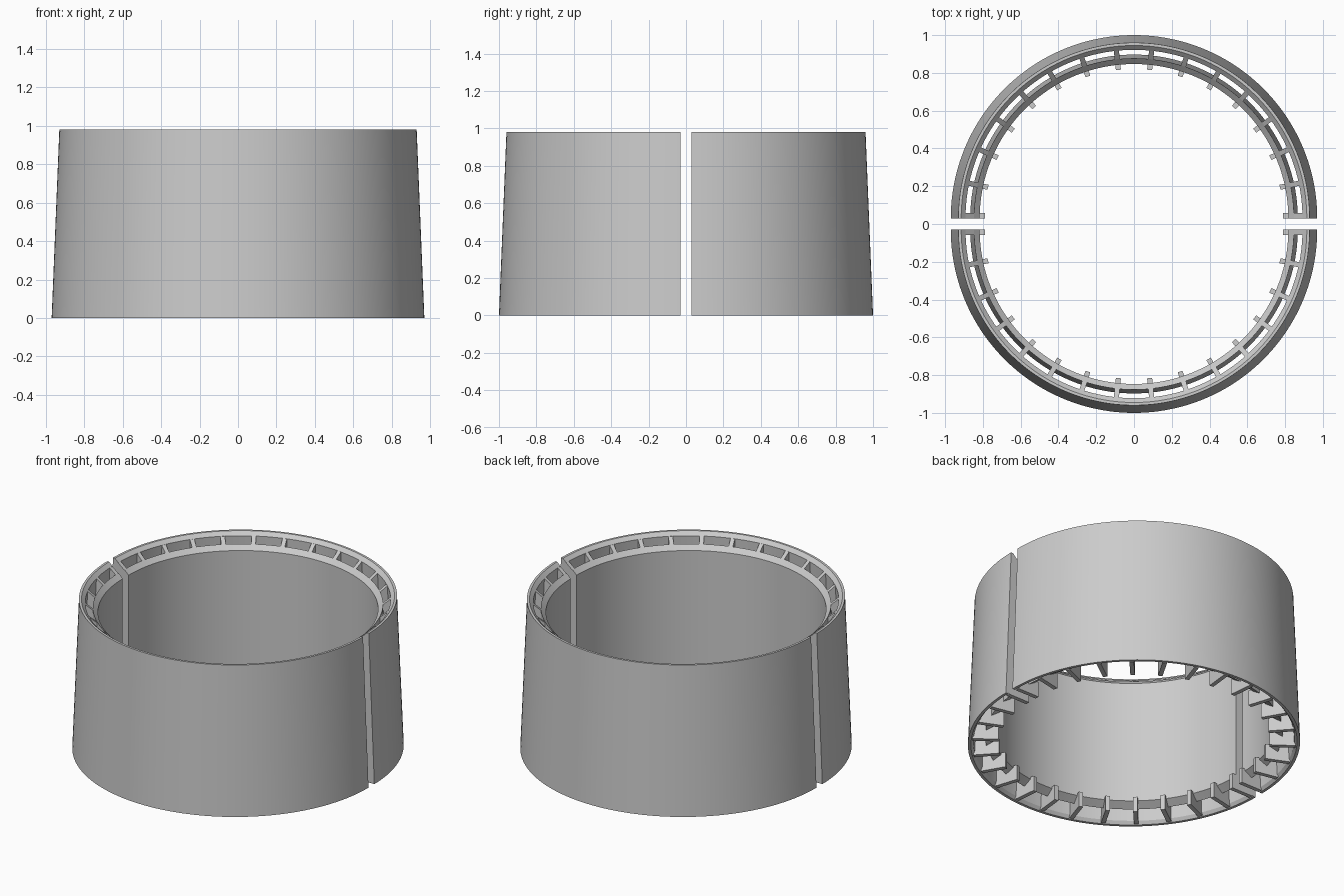
import bpy, bmesh, math
from mathutils import Matrix, Vector

cube = bpy.data.objects.get("Cube")
if cube:
    bpy.data.objects.remove(cube, do_unlink=True)

GAP = 0.03        # half the gap between the two shells
RIBS = 16         # ribs per half
RIB_W = 0.027
STEPS = 90        # segments per half turn

grey = bpy.data.materials.new("light_grey")
grey.use_nodes = True
colour = (0.6, 0.6, 0.6, 1)
grey.diffuse_color = colour
grey.node_tree.nodes["Principled BSDF"].inputs["Base Color"].default_value = colour

# (radius, height) cross-sections
OUTER = [(0.97, 0), (0.93, 0.98), (0.915, 0.98), (0.892, 0.957), (0.937, 0.02), (0.952, 0)]
INNER = [(0.867, 0.058), (0.847, 0.925), (0.817, 0.895), (0.817, 0.088)]
RIB = [(0.79, 0), (0.79, 0.1), (0.825, 0.1), (0.825, 0.901), (0.9, 0.963), (0.945, 0.004), (0.943, 0)]


def finish(bm, name, turn):
    bmesh.ops.recalc_face_normals(bm, faces=bm.faces)
    place = Matrix.Rotation(turn, 4, 'Z') @ Matrix.Translation((0, GAP, 0))
    bm.transform(place)
    mesh = bpy.data.meshes.new(name)
    bm.to_mesh(mesh)
    bm.free()
    mesh.materials.append(grey)
    obj = bpy.data.objects.new(name, mesh)
    bpy.context.collection.objects.link(obj)
    return obj


def half_wall(name, profile, turn):
    # sweep a closed cross-section through half a turn and cap the ends
    bm = bmesh.new()
    rings = []
    for i in range(STEPS + 1):
        a = math.pi * i / STEPS
        rings.append([bm.verts.new((r * math.cos(a), r * math.sin(a), z)) for r, z in profile])
    n = len(profile)
    for a, b in zip(rings, rings[1:]):
        for k in range(n):
            j = (k + 1) % n
            bm.faces.new((a[k], a[j], b[j], b[k]))
    bm.faces.new(rings[0])
    bm.faces.new(rings[-1])
    obj = finish(bm, name, turn)
    bpy.ops.object.select_all(action='DESELECT')
    obj.select_set(True)
    bpy.context.view_layer.objects.active = obj
    bpy.ops.object.shade_smooth_by_angle(angle=math.radians(25))


def ribs(name, turn):
    # upright plates joining both walls, with feet reaching inwards
    bm = bmesh.new()
    for i in range(RIBS):
        shift = RIB_W / 2 if i == 0 else -RIB_W / 2 if i == RIBS - 1 else 0
        spin = Matrix.Rotation(math.pi * i / (RIBS - 1), 4, 'Z')
        face = bm.faces.new([bm.verts.new(spin @ Vector((r, shift - RIB_W / 2, z))) for r, z in RIB])
        out = bmesh.ops.extrude_face_region(bm, geom=[face], use_keep_orig=True)
        new = [v for v in out["geom"] if isinstance(v, bmesh.types.BMVert)]
        bmesh.ops.translate(bm, verts=new, vec=spin @ Vector((0, RIB_W, 0)))
    finish(bm, name, turn)


for side, turn in (("back", 0), ("front", math.pi)):
    half_wall(side + "_outer_wall", OUTER, turn)
    half_wall(side + "_inner_wall", INNER, turn)
    ribs(side + "_ribs", turn)
